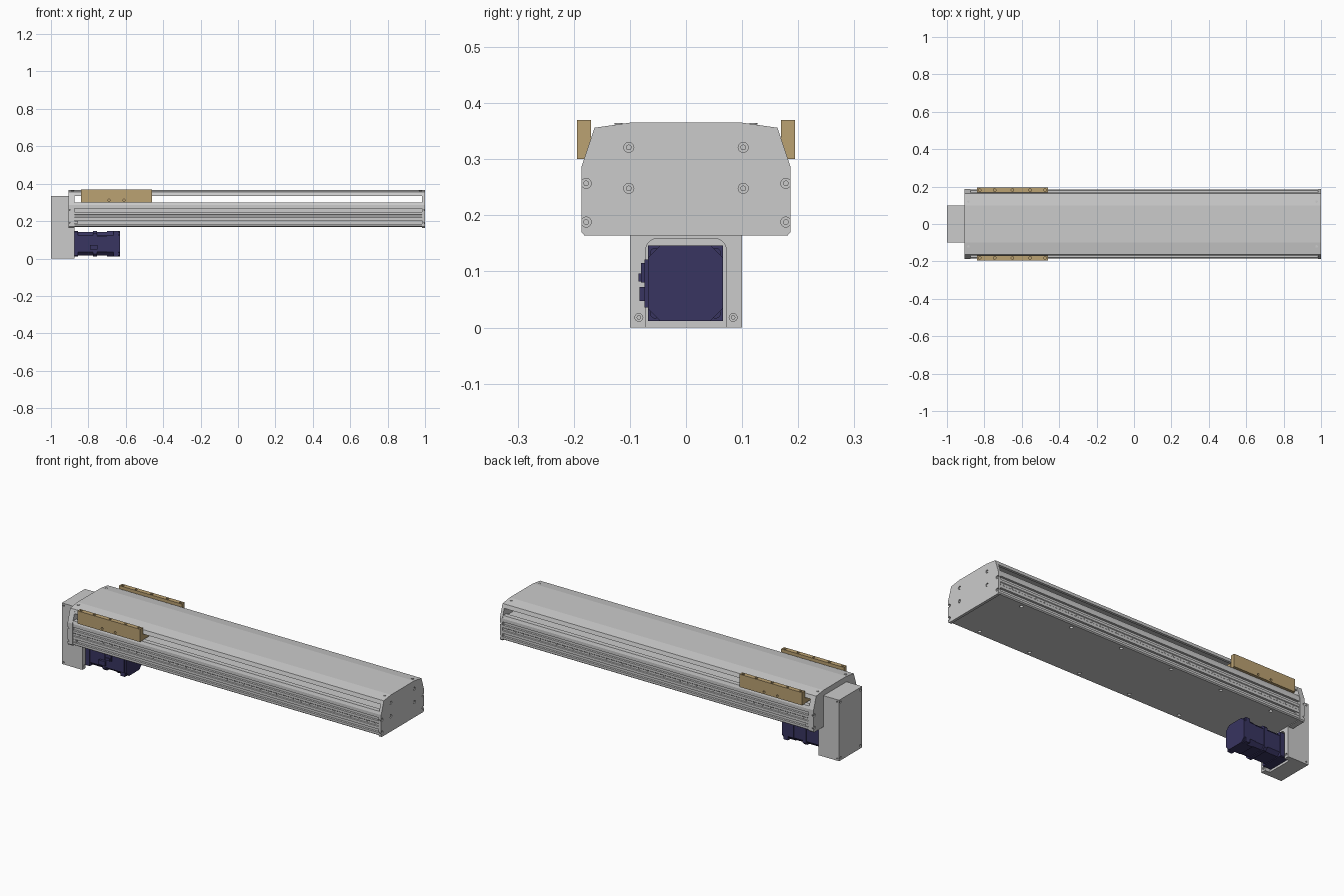
import bpy, bmesh, math
from mathutils import Matrix, Vector

if "Cube" in bpy.data.objects:
    bpy.data.objects.remove(bpy.data.objects["Cube"])


def material(name, color):
    m = bpy.data.materials.new(name)
    m.diffuse_color = color
    m.use_nodes = True
    m.node_tree.nodes["Principled BSDF"].inputs["Base Color"].default_value = m.diffuse_color
    return m


TAN = material("tan", (0.50, 0.36, 0.17, 1))
NAVY = material("navy", (0.04, 0.035, 0.12, 1))


def finish(bm, name, mat=None):
    bmesh.ops.recalc_face_normals(bm, faces=bm.faces[:])
    me = bpy.data.meshes.new(name)
    bm.to_mesh(me)
    bm.free()
    ob = bpy.data.objects.new(name, me)
    bpy.context.collection.objects.link(ob)
    if mat:
        me.materials.append(mat)
    return ob


def extrude(name, pts, x0, x1, mat=None):
    """Extrude a closed (y, z) profile along x."""
    bm = bmesh.new()
    f = bm.faces.new([bm.verts.new((x0, y, z)) for y, z in pts])
    r = bmesh.ops.extrude_face_region(bm, geom=[f])
    vs = [v for v in r["geom"] if isinstance(v, bmesh.types.BMVert)]
    bmesh.ops.translate(bm, verts=vs, vec=(x1 - x0, 0, 0))
    return finish(bm, name, mat)


def boxes(name, specs, mat=None):
    """One object from boxes given as (x0, x1, y0, y1, z0, z1)."""
    bm = bmesh.new()
    for x0, x1, y0, y1, z0, z1 in specs:
        m = Matrix.Translation(((x0 + x1) / 2, (y0 + y1) / 2, (z0 + z1) / 2))
        bmesh.ops.create_cube(bm, size=1, matrix=m @ Matrix.Diagonal((x1 - x0, y1 - y0, z1 - z0, 1)))
    return finish(bm, name, mat)


ROT = {"x": Matrix.Rotation(math.pi / 2, 4, "Y"),
       "y": Matrix.Rotation(math.pi / 2, 4, "X"), "z": Matrix.Identity(4)}


def cylinders(name, centers, axis, r, length, mat=None, seg=16):
    bm = bmesh.new()
    for c in centers:
        bmesh.ops.create_cone(bm, cap_ends=True, segments=seg, radius1=r, radius2=r,
                              depth=length, matrix=Matrix.Translation(Vector(c)) @ ROT[axis])
    ob = finish(bm, name, mat)
    for p in ob.data.polygons:
        p.use_smooth = len(p.vertices) == 4
    return ob


def drill(target, centers, axis, r, depth):
    """Sink round holes of the given depth, centred on the surface points."""
    cutter = cylinders("hole_cutter", centers, axis, r, depth * 2)
    cutter.hide_render = True
    mod = target.modifiers.new("holes", "BOOLEAN")
    mod.operation, mod.object, mod.solver = "DIFFERENCE", cutter, "EXACT"
    dg = bpy.context.evaluated_depsgraph_get()
    me = bpy.data.meshes.new_from_object(target.evaluated_get(dg))
    target.modifiers.clear()
    target.data = me
    bpy.data.objects.remove(cutter)


def mirror(half):
    return half + [(-y, z) for y, z in reversed(half)]


# rail body: extrusion with two slots on each side and a shallow top channel
body = extrude("rail_body", mirror([
    (0.148, 0.290), (0.153, 0.300), (0.179, 0.300), (0.184, 0.285),
    (0.184, 0.267), (0.172, 0.267), (0.172, 0.249), (0.184, 0.249),
    (0.184, 0.236), (0.181, 0.233), (0.181, 0.221), (0.184, 0.218),
    (0.184, 0.203), (0.172, 0.203), (0.172, 0.185), (0.184, 0.185),
    (0.184, 0.173), (0.178, 0.168)]), -0.877, 0.987)
drill(body, [(-0.72 + 0.31 * i, s * 0.155, 0.168) for i in range(6) for s in (-1, 1)],
      "z", 0.009, 0.012)
cylinders("side_rivets", [(-0.84 + 0.05 * i, s * 0.181, 0.227) for i in range(37) for s in (-1, 1)],
          "y", 0.003, 0.004, seg=8)
boxes("slot_stops", [(-0.875, -0.855, s * 0.178 - 0.005, s * 0.178 + 0.005, 0.187, 0.201)
                     for s in (-1, 1)])

# end plates with bolts and edge screws
plate = mirror([(0.100, 0.365), (0.163, 0.356), (0.186, 0.287), (0.186, 0.170), (0.181, 0.164)])
bolts = [(s * 0.102, z) for s in (-1, 1) for z in (0.248, 0.321)]
edges = [(s * 0.178, z) for s in (-1, 1) for z in (0.188, 0.257)]
for name, x0, x1, face, d in (("right_end_plate", 0.985, 1.0, 1.0, -1),
                              ("left_end_plate", -0.905, -0.875, -0.905, 1)):
    ob = extrude(name, plate, x0, x1)
    spots = bolts + edges if d < 0 else edges
    drill(ob, [(face, y, z) for y, z in spots], "x", 0.009, 0.009)
    cylinders(name + "_screws", [(face + d * 0.006, y, z) for y, z in spots], "x", 0.005, 0.008)

# bent sheet cover, held clear of the rail by the end plates
cover = extrude("top_cover", [
    (-0.169, 0.335), (-0.163, 0.356), (-0.100, 0.365), (0.100, 0.365), (0.163, 0.356),
    (0.169, 0.335), (0.155, 0.335), (0.155, 0.341), (0.162, 0.341), (0.158, 0.351),
    (0.099, 0.359), (-0.099, 0.359), (-0.158, 0.351), (-0.162, 0.341), (-0.155, 0.341),
    (-0.155, 0.335)], -0.876, 0.986)
cylinders("cover_screws", [(x, s * 0.12, 0.363) for x in (-0.885, 0.976) for s in (-1, 1)],
          "z", 0.007, 0.003)

# carriage: plate under the cover and an upright bracket on each side
boxes("carriage_plate", [(-0.84, -0.46, -0.168, 0.168, 0.302, 0.330)], TAN)
for s, side in ((-1, "front"), (1, "back")):
    y0, y1 = sorted((s * 0.169, s * 0.194))
    br = boxes(side + "_carriage_bracket", [(-0.84, -0.46, y0, y1, 0.300, 0.370)], TAN)
    drill(br, [(x, s * 0.181, 0.370) for x in (-0.825, -0.745, -0.65, -0.555, -0.475)],
          "z", 0.007, 0.02)
    drill(br, [(x, s * 0.194, 0.312) for x in (-0.69, -0.61)], "y", 0.006, 0.012)

# belt housing with a wall around the motor opening
housing = boxes("belt_housing", [(-1.0, -0.905, -0.1, 0.1, 0.0, 0.335)])
drill(housing, [(-1.0, s * 0.085, z) for s in (-1, 1) for z in (0.015, 0.32)], "x", 0.006, 0.006)
drill(housing, [(-0.988, s * 0.1, z) for s in (-1, 1) for z in (0.012, 0.323)], "y", 0.004, 0.006)
arc = [(0.05 + 0.022 * math.cos(a), 0.137 + 0.022 * math.sin(a))
       for a in [math.pi / 12 * i for i in range(7)]]
inner = [(0.072, 0.0)] + arc
wall = extrude("motor_wall", [(-0.1, 0.0), (-0.1, 0.166), (0.1, 0.166), (0.1, 0.0)]
               + inner + [(-y, z) for y, z in reversed(inner)], -0.906, -0.875)
drill(wall, [(-0.875, s * 0.084, 0.018) for s in (-1, 1)], "x", 0.007, 0.008)
cylinders("wall_screws", [(-0.880, s * 0.084, 0.018) for s in (-1, 1)], "x", 0.004, 0.008)


# motor: square flange, chamfered body, end cap, plugs and corner screws
def chamfered(h, c, cy=-0.001, cz=0.079):
    pts = [(h, -h + c), (h, h - c), (h - c, h), (-h + c, h),
           (-h, h - c), (-h, -h + c), (-h + c, -h), (h - c, -h)]
    return [(cy + y, cz + z) for y, z in pts]


extrude("motor_flange", chamfered(0.067, 0.004), -0.906, -0.855, NAVY)
extrude("motor_body", chamfered(0.063, 0.018), -0.856, -0.695, NAVY)
extrude("motor_collar", chamfered(0.067, 0.012), -0.775, -0.755, NAVY)
extrude("motor_end_cap", chamfered(0.067, 0.022), -0.70, -0.63, NAVY)
corners = [(-0.001 + a * 0.054, 0.079 + b * 0.054) for a in (-1, 1) for b in (-1, 1)]
boxes("motor_corner_blocks", [(-0.665, -0.64, y - 0.013, y + 0.013, z - 0.013, z + 0.013)
                              for y, z in corners], NAVY)
cylinders("motor_screws", [(-0.643, y, z) for y, z in corners], "x", 0.009, 0.018, NAVY)
boxes("motor_plugs", [(-0.76, -0.64, -0.074, -0.06, 0.036, 0.121),
                      (-0.75, -0.715, -0.080, -0.07, 0.080, 0.115),
                      (-0.745, -0.72, -0.085, -0.07, 0.082, 0.096),
                      (-0.79, -0.75, -0.083, -0.07, 0.047, 0.072)], NAVY)
